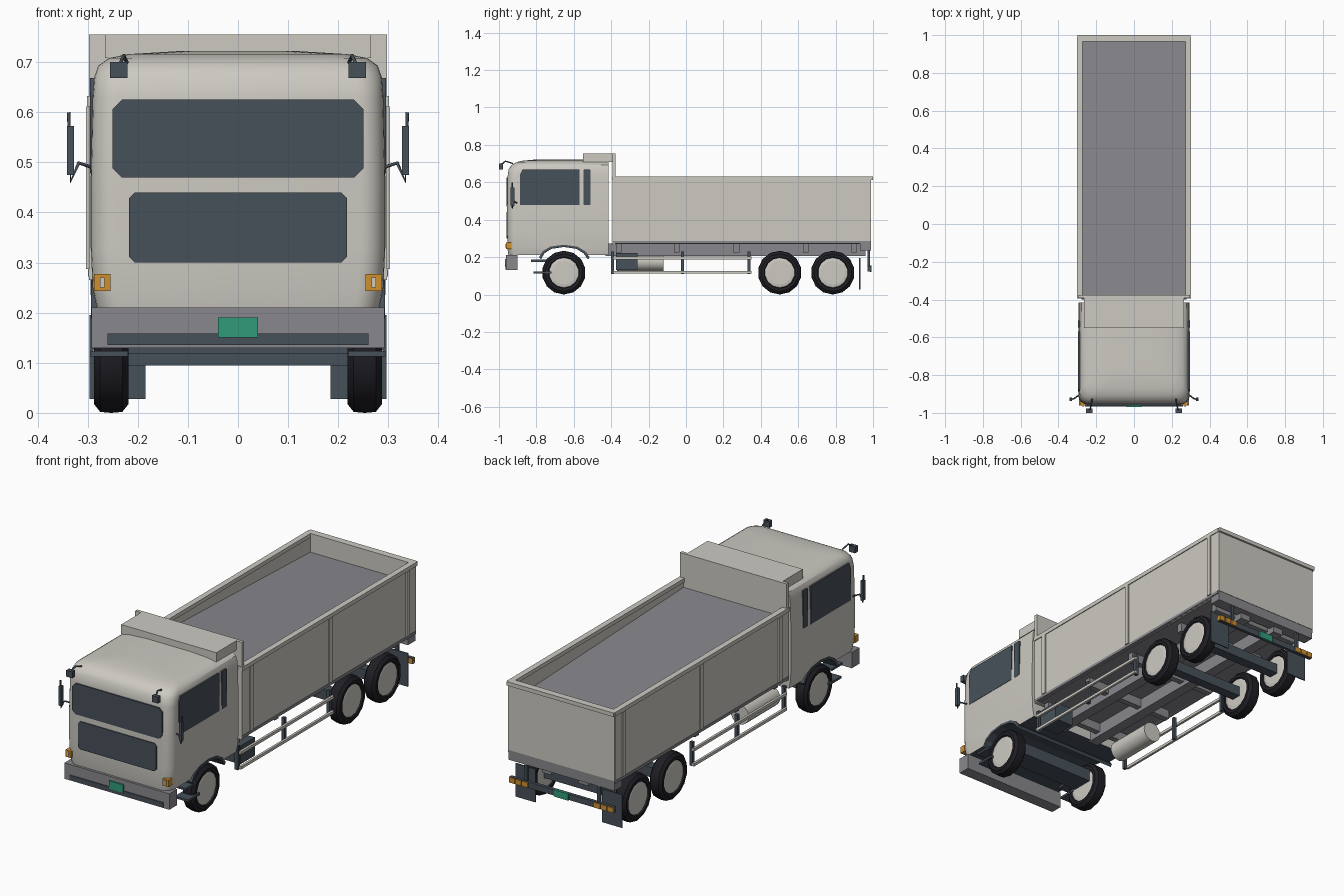
import bpy, bmesh, math
from mathutils import Vector

cube = bpy.data.objects.get("Cube")
if cube:
    bpy.data.objects.remove(cube, do_unlink=True)


def material(name, r, g, b):
    m = bpy.data.materials.new(name)
    m.use_nodes = True
    m.diffuse_color = (r, g, b, 1)
    m.node_tree.nodes["Principled BSDF"].inputs["Base Color"].default_value = (r, g, b, 1)
    return m


CREAM = material("cream paint", .61, .59, .54)
SLATE = material("dark slate", .062, .082, .102)
GREY = material("steel grey", .25, .25, .27)
TYRE = material("tyre black", .014, .013, .018)
ORANGE = material("amber", .62, .28, .03)
GREEN = material("plate green", .03, .33, .19)


def finish(name, bm, *mats):
    bmesh.ops.recalc_face_normals(bm, faces=bm.faces)
    me = bpy.data.meshes.new(name)
    bm.to_mesh(me)
    bm.free()
    for m in mats:
        me.materials.append(m)
    ob = bpy.data.objects.new(name, me)
    bpy.context.collection.objects.link(ob)
    return ob


def smooth(ob, angle=35):
    bpy.ops.object.select_all(action='DESELECT')
    ob.select_set(True)
    bpy.context.view_layer.objects.active = ob
    bpy.ops.object.shade_smooth_by_angle(angle=math.radians(angle))


def loft(bm, rings, cap=True):
    vs = [[bm.verts.new(p) for p in ring] for ring in rings]
    n = len(vs[0])
    for a, b in zip(vs, vs[1:]):
        for i in range(n):
            bm.faces.new((a[i], a[(i + 1) % n], b[(i + 1) % n], b[i]))
    if cap:
        bm.faces.new(vs[0])
        bm.faces.new(vs[-1])


def box(name, x, y, z, mat):
    """Box from three (low, high) ranges."""
    bm = bmesh.new()
    loft(bm, [[(x[0], y[0], h), (x[1], y[0], h), (x[1], y[1], h), (x[0], y[1], h)] for h in z])
    return finish(name, bm, mat)


def pair(name, x, y, z, mat):
    for s, side in ((1, "left"), (-1, "right")):
        box(side + "_" + name, sorted((s * x[0], s * x[1])), y, z, mat)


def prism(name, pts, axis, span, mat):
    """Extrude a 2D outline along x (points y,z) or y (points x,z)."""
    bm = bmesh.new()
    loft(bm, [[(d, p, q) if axis == 'x' else (p, d, q) for p, q in pts] for d in span])
    return finish(name, bm, mat)


def chamfered(a, b, lo, hi, c):
    return [(a + c, lo), (b - c, lo), (b, lo + c), (b, hi - c),
            (b - c, hi), (a + c, hi), (a, hi - c), (a, lo + c)]


def tube(name, pts, r, mat):
    cu = bpy.data.curves.new(name, 'CURVE')
    cu.dimensions = '3D'
    cu.bevel_depth = r
    cu.bevel_resolution = 1
    cu.use_fill_caps = True
    sp = cu.splines.new('POLY')
    sp.points.add(len(pts) - 1)
    for p, co in zip(sp.points, pts):
        p.co = (*co, 1)
    cu.materials.append(mat)
    bpy.context.collection.objects.link(bpy.data.objects.new(name, cu))


def lathe_x(name, profile, centre, sides, mat):
    """Turn (x, radius) points round an axle along x."""
    bm = bmesh.new()
    cx, cy, cz = centre
    loft(bm, [[(cx + x, cy + r * math.sin(math.tau * i / sides), cz + r * math.cos(math.tau * i / sides))
               for i in range(sides)] for x, r in profile])
    return finish(name, bm, mat)


# Cab shell: height, half width, front y, corner radius
sections = [(.21, .282, -.95, .05), (.25, .29, -.955, .05), (.33, .294, -.956, .05),
            (.47, .294, -.956, .05), (.63, .29, -.954, .05), (.67, .287, -.948, .055),
            (.693, .279, -.932, .06), (.708, .258, -.905, .06), (.716, .22, -.87, .06),
            (.722, .12, -.8, .05)]
rings = []
for z, w, yf, r in sections:
    arc = [(w - r + r * math.sin(t * math.pi / 12), yf + r - r * math.cos(t * math.pi / 12)) for t in range(7)]
    ring = arc + [(w, -.415)]
    rings.append([(x, y, z) for x, y in ring] + [(-x, y, z) for x, y in reversed(ring)])
bm = bmesh.new()
loft(bm, rings)
cab = finish("cab", bm, CREAM, SLATE)
for p in cab.data.polygons:
    p.material_index = int(p.normal.z < -.9)

# Wheel arch opening and its dark liner
outer = [(-.785, .2), (-.765, .232), (-.725, .256), (-.653, .266), (-.58, .256), (-.54, .232), (-.515, .2)]
cutter = prism("arch_cutter", outer, 'x', (-.4, .4), SLATE)
cutter.hide_render = True
cutter.hide_viewport = True
mod = cab.modifiers.new("arch", 'BOOLEAN')
mod.operation = 'DIFFERENCE'
mod.object = cutter
mod.solver = 'EXACT'
bpy.context.view_layer.objects.active = cab
bpy.ops.object.modifier_apply(modifier="arch")
smooth(cab)
inner = [(-.653 + (y + .653) * .93, z - .012) for y, z in reversed(outer)]
prism("wheel_arch_liner", outer + inner, 'x', (-.293, .293), SLATE)
box("front_axle", (-.225, .225), (-.71, -.6), (.118, .18), SLATE)

# Glass and grille panels
prism("windscreen", chamfered(-.25, .25, .47, .625, .018), 'y', (-.961, -.953), SLATE)
prism("front_grille", chamfered(-.218, .218, .3, .44, .012), 'y', (-.961, -.954), SLATE)
for s, side in ((1, "left"), (-1, "right")):
    span = (s * .287, s * .2955)
    prism(side + "_door_window", [(-.888, .478), (-.57, .478), (-.57, .668), (-.875, .668), (-.888, .64)],
          'x', span, SLATE)
    prism(side + "_quarter_window", chamfered(-.548, -.51, .478, .668, .004), 'x', span, SLATE)

    # Mirrors and their arms
    box(side + "_door_mirror", sorted((s * .327, s * .341)), (-.937, -.918), (.475, .573), SLATE)
    tube(side + "_mirror_arm", [(s * .285, -.9, .488), (s * .318, -.925, .499), (s * .334, -.928, .462),
                                (s * .338, -.928, .6)], .004, SLATE)
    box(side + "_kerb_mirror", sorted((s * .221, s * .255)), (-1, -.978), (.668, .7), SLATE)
    tube(side + "_kerb_mirror_arm", [(s * .222, -.925, .7), (s * .228, -.965, .713), (s * .236, -.988, .695)],
         .004, SLATE)

# Bumper, plate and indicators
box("bumper", (-.292, .292), (-.962, -.9), (.13, .21), GREY)
box("bumper_intake", (-.26, .26), (-.966, -.955), (.135, .158), SLATE)
box("front_plate", (-.04, .04), (-.969, -.96), (.15, .19), GREEN)
pair("indicator", (.254, .287), (-.962, -.932), (.243, .277), ORANGE)
pair("indicator_lens", (.266, .275), (-.965, -.958), (.25, .27), CREAM)
pair("upper_step", (.22, .29), (-.83, -.745), (.175, .186), SLATE)
pair("lower_step", (.22, .294), (-.815, -.72), (.113, .124), SLATE)

# Wheels: tyre with a pale disc on both faces
for y, axle in ((-.653, "front"), (.501, "middle"), (.785, "rear")):
    for s, side in ((1, "left"), (-1, "right")):
        c = (s * .253, y, .117)
        name = side + "_" + axle
        tyre = lathe_x(name + "_tyre", [(-.024, .078), (-.034, .084), (-.034, .1), (-.022, .115), (0, .117),
                                        (.022, .115), (.034, .1), (.034, .084), (.024, .078)], c, 14, TYRE)
        smooth(tyre, 28)
        lathe_x(name + "_hub", [(-.03, .064), (-.027, .081), (.027, .081), (.03, .064)], c, 14, CREAM)
    if axle != "front":
        box(axle + "_axle", (-.23, .23), (y - .025, y + .025), (.095, .145), SLATE)

# Tipper body walls, rails and posts
pair("side_wall", (.277, .297), (-.39, .985), (.272, .63), CREAM)
pair("side_top_rail", (.272, .301), (-.395, .99), (.612, .632), CREAM)
pair("side_bottom_rail", (.28, .299), (-.39, .985), (.272, .286), GREY)
for y in (-.32, .305, .92):
    pair("side_post", (.295, .303), (y - .012, y + .012), (.287, .612), CREAM)
box("tailgate", (-.296, .296), (.97, .99), (.285, .63), CREAM)
box("tailgate_top_rail", (-.298, .298), (.965, 1), (.612, .632), CREAM)
box("headboard", (-.297, .297), (-.392, -.376), (.265, .755), CREAM)
box("cab_canopy", (-.265, .265), (-.55, -.38), (.708, .755), CREAM)
prism("load_floor", [(-.38, .27), (.975, .27), (.975, .535), (.3, .56), (-.38, .585)], 'x', (-.279, .279), GREY)
box("rear_sill", (-.294, .294), (.93, .988), (.235, .286), GREY)

# Chassis rails and cross members
pair("chassis_rail", (.075, .13), (-.43, .96), (.205, .272), GREY)
for y in (-.36, -.05, .27, .64, .9):
    box("cross_member", (-.25, .25), (y - .015, y + .015), (.225, .272), GREY)

# Side guards
for z in (.12, .195):
    pair("guard_rail", (.278, .29), (-.39, .35), (z - .007, z + .007), CREAM)
for y in (-.392, -.02, .338):
    pair("guard_post", (.262, .279), (y - .008, y + .008), (.11, .23), SLATE)
box("battery_box", (.17, .276), (-.375, -.26), (.13, .222), SLATE)

# Fuel tank on the right
bm = bmesh.new()
loft(bm, [[(-.215 + .05 * math.cos(math.tau * i / 20), y, .176 + .05 * math.sin(math.tau * i / 20))
           for i in range(20)] for y in (-.37, -.12)])
smooth(finish("fuel_tank", bm, CREAM))

# Rear flaps, light bar and plate
pair("mud_flap", (.185, .296), (.926, .932), (.028, .195), SLATE)
box("rear_light_bar", (-.29, .29), (.972, .988), (.122, .152), SLATE)
pair("light_bar_hanger", (.195, .21), (.97, .984), (.14, .24), SLATE)
for x in (.185, .222, .259):
    pair("rear_lamp", (x, x + .031), (.97, .993), (.124, .15), ORANGE)
box("rear_plate", (-.04, .04), (.985, .993), (.12, .154), GREEN)
